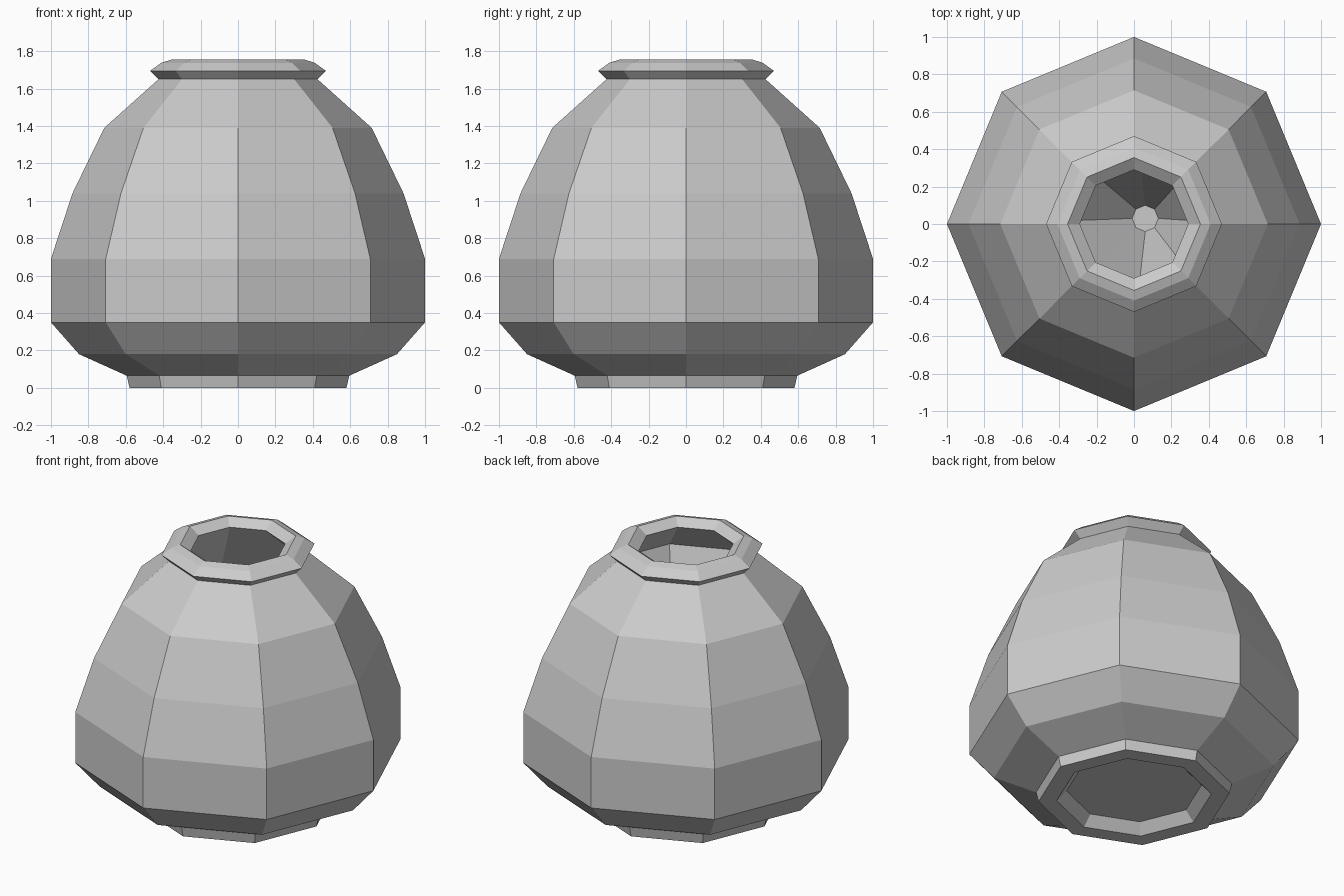
import bpy, bmesh
from math import cos, sin, pi

if "Cube" in bpy.data.objects:
    bpy.data.objects.remove(bpy.data.objects["Cube"])

SIDES = 8


def ring(bm, r, z, cx=0.0, cy=0.0):
    return [bm.verts.new((cx + r * cos(2 * pi * i / SIDES), cy + r * sin(2 * pi * i / SIDES), z))
            for i in range(SIDES)]


def bridge(bm, a, b):
    for i in range(SIDES):
        j = (i + 1) % SIDES
        bm.faces.new((a[i], a[j], b[j], b[i]))


# Profile from the recessed base, over the foot, belly, shoulder and lip
profile = [
    (0.41, 0.065), (0.47, 0.0), (0.58, 0.0), (0.595, 0.065),
    (0.85, 0.18), (1.0, 0.35), (1.0, 0.69), (0.885, 1.04),
    (0.715, 1.39), (0.425, 1.65), (0.47, 1.695), (0.41, 1.738),
    (0.355, 1.755), (0.29, 1.71),
]

bm = bmesh.new()
rings = [ring(bm, r, z) for r, z in profile]
for a, b in zip(rings, rings[1:]):
    bridge(bm, a, b)

# Underside of the base
bm.faces.new(list(reversed(rings[0])))

# Uneven hollow: lower on the left side, narrowing to a small floor
hollow = ring(bm, 0.57, 1.47)
for i in (3, 4):
    k = 0.80 / 0.57
    hollow[i].co = (hollow[i].co.x * k, hollow[i].co.y * k, 1.0)
floor = ring(bm, 0.07, 0.2, 0.06, 0.03)
bridge(bm, rings[-1], hollow)
bridge(bm, hollow, floor)
bm.faces.new(floor)

bmesh.ops.recalc_face_normals(bm, faces=bm.faces[:])
mesh = bpy.data.meshes.new("pot")
bm.to_mesh(mesh)
bm.free()
pot = bpy.data.objects.new("pot", mesh)
bpy.context.collection.objects.link(pot)
